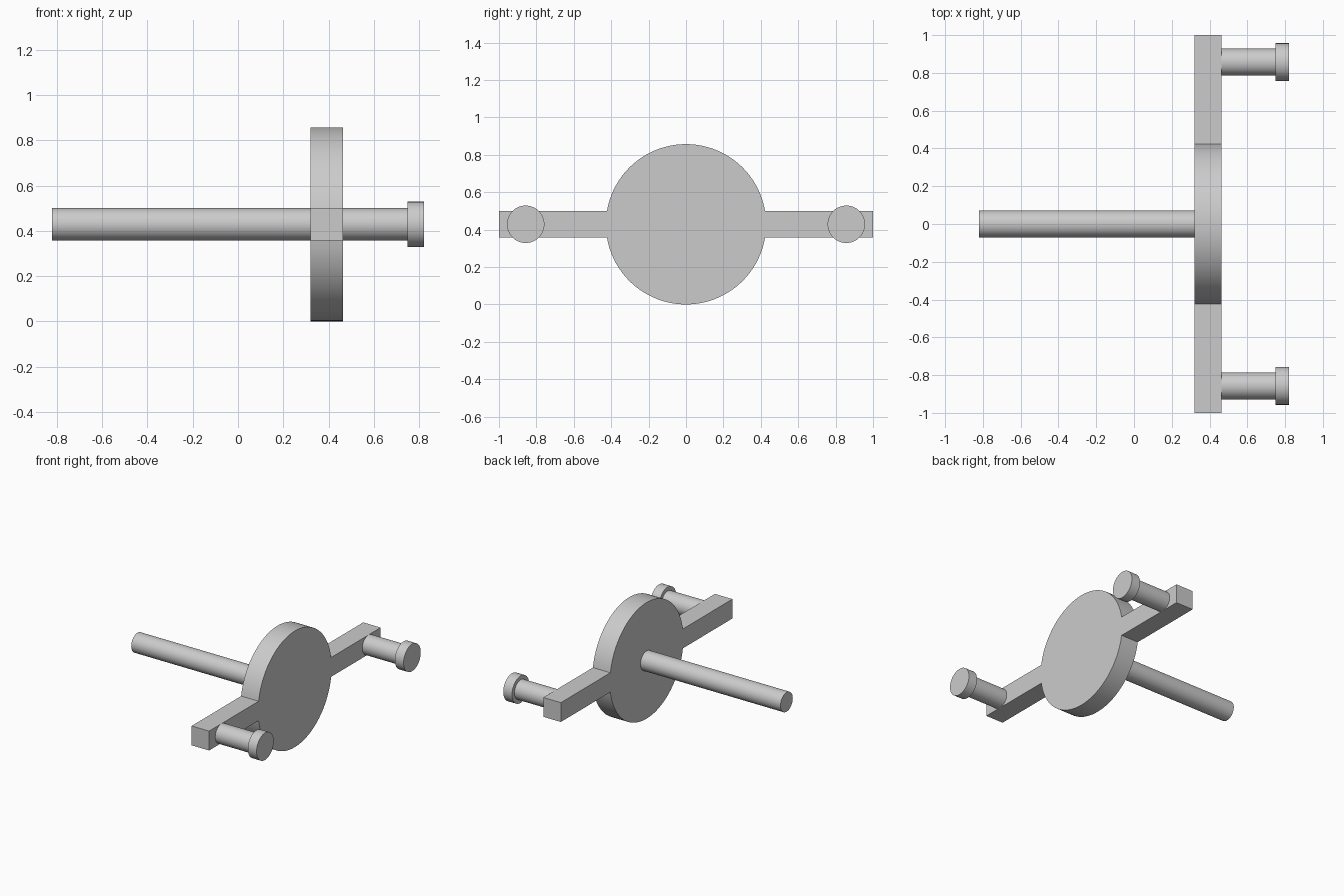
import bpy, bmesh
from math import sin, cos, asin, pi, radians
from mathutils import Matrix

old = bpy.data.objects.get("Cube")
if old:
    bpy.data.objects.remove(old)

U = 1 / 7                 # half-width of the arms is U / 2
AXIS_Z = 3 * U            # height of the shaft axis
X0 = -5.75 * U            # free end of the shaft
PLATE_X = X0 + 8 * U      # rear face of the plate

grey = bpy.data.materials.new("plain grey")
grey.use_nodes = True
GREY = (0.6, 0.6, 0.6, 1)
grey.diffuse_color = GREY
grey.node_tree.nodes["Principled BSDF"].inputs["Base Color"].default_value = GREY


def finish(bm, name):
    bmesh.ops.recalc_face_normals(bm, faces=bm.faces)
    mesh = bpy.data.meshes.new(name)
    bm.to_mesh(mesh)
    bm.free()
    mesh.materials.append(grey)
    obj = bpy.data.objects.new(name, mesh)
    bpy.context.collection.objects.link(obj)
    bpy.ops.object.select_all(action='DESELECT')
    obj.select_set(True)
    bpy.context.view_layer.objects.active = obj
    bpy.ops.object.shade_smooth_by_angle(angle=radians(30))
    return obj


def turned(name, y, profile, segments=64):
    """Spin a list of (x, radius) points around an axis parallel to x."""
    bm = bmesh.new()
    rings = [[bm.verts.new((x, y + r * cos(2 * pi * i / segments),
                            AXIS_Z + r * sin(2 * pi * i / segments)))
              for i in range(segments)] for x, r in profile]
    for a, b in zip(rings, rings[1:]):
        for i in range(segments):
            j = (i + 1) % segments
            bm.faces.new((a[i], a[j], b[j], b[i]))
    bm.faces.new(rings[0])
    bm.faces.new(rings[-1])
    return finish(bm, name)


# Crank plate: round disc with two square arms, one extruded outline
R, HALF, STEPS = 3 * U, U / 2, 40
start = asin(HALF / R)
half_outline = [(1, -HALF), (1, HALF)]
for i in range(STEPS + 1):
    a = start + (pi - 2 * start) * i / STEPS
    half_outline.append((R * cos(a), R * sin(a)))
outline = half_outline + [(-y, -z) for y, z in half_outline]

bm = bmesh.new()
face = bm.faces.new([bm.verts.new((PLATE_X, y, AXIS_Z + z)) for y, z in outline])
extruded = bmesh.ops.extrude_face_region(bm, geom=[face], use_keep_orig=True)
moved = [v for v in extruded["geom"] if isinstance(v, bmesh.types.BMVert)]
bmesh.ops.translate(bm, verts=moved, vec=(U, 0, 0))
finish(bm, "crank_plate")

# Shaft behind the plate
turned("shaft", 0, [(X0, HALF), (PLATE_X, HALF)])

# Headed pins in front of the plate
pin_x = PLATE_X + U
head_x = pin_x + 2 * U
for side, y in (("right", -6 * U), ("left", 6 * U)):
    turned(f"{side}_pin", y, [(pin_x, HALF), (head_x, HALF),
                              (head_x, 0.1), (head_x + HALF, 0.1)])
